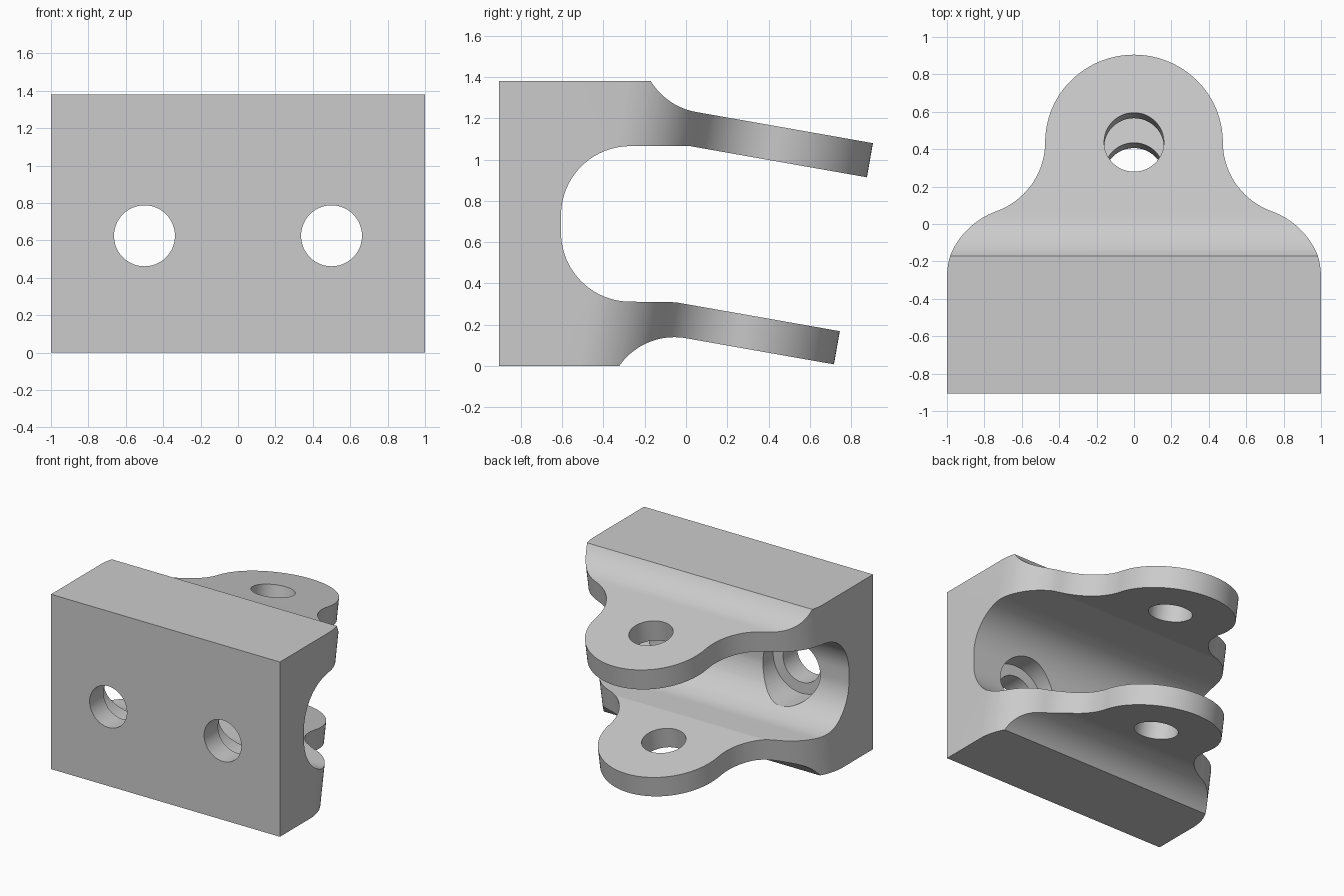
import bpy, bmesh
from math import sin, cos, acos, atan2, pi, radians, hypot, tan
from mathutils import Matrix, Vector

if "Cube" in bpy.data.objects:
    bpy.data.objects.remove(bpy.data.objects["Cube"])

TILT = radians(10)


def arc(cx, cy, r, a0, a1, n=20):
    return [(cx + r * cos(a0 + (a1 - a0) * i / n), cy + r * sin(a0 + (a1 - a0) * i / n))
            for i in range(n + 1)]


def prism(name, pts, depth, matrix):
    """Extrude a 2D outline along local z, centred, then place it with matrix."""
    bm = bmesh.new()
    f = bm.faces.new([bm.verts.new((x, y, -depth / 2)) for x, y in pts])
    top = bmesh.ops.extrude_face_region(bm, geom=[f])
    bmesh.ops.translate(bm, vec=(0, 0, depth),
                        verts=[v for v in top['geom'] if isinstance(v, bmesh.types.BMVert)])
    bmesh.ops.transform(bm, matrix=matrix, verts=bm.verts)
    bmesh.ops.recalc_face_normals(bm, faces=bm.faces)
    me = bpy.data.meshes.new(name)
    bm.to_mesh(me)
    bm.free()
    ob = bpy.data.objects.new(name, me)
    bpy.context.collection.objects.link(ob)
    return ob


def frame(x, y, z, origin):
    m = Matrix((x, y, z)).transposed().to_4x4()
    m.translation = Vector(origin)
    return m


def boolean(target, cutter, op):
    mod = target.modifiers.new(cutter.name, 'BOOLEAN')
    mod.operation, mod.object, mod.solver = op, cutter, 'EXACT'
    bpy.context.view_layer.objects.active = target
    bpy.ops.object.modifier_apply(modifier=mod.name)
    bpy.data.objects.remove(cutter)


# Side profile (y, z): block, C-shaped pocket and two drooping ears
t = tan(TILT)
far = 1.2
R = 0.325
b = (0 - R * sin(TILT), 0.135 - R * cos(TILT))
u = (0.05 + R * sin(TILT), 1.23 + R * cos(TILT))
b0 = pi - acos(0) - 0  # placeholder direction refined below
b0 = atan2(-b[1], -(R * R - b[1] ** 2) ** 0.5)
u_dz = 1.38 - u[1]
u0 = atan2(u_dz, -(R * R - u_dz ** 2) ** 0.5) + 2 * pi
side = [(-0.905, 0)]
side += arc(*b, R, b0, pi / 2 - TILT)
side += [(far, 0.135 - far * t), (far, 0.17 - (far - 0.74) * t), (-0.05, 0.309)]
side += arc(-0.27, 0.647, 0.335, 1.5 * pi, pi)
side += arc(-0.27, 0.73, 0.335, pi, pi / 2)
side += [(0.02, 1.065), (far, 1.065 - (far - 0.02) * t), (far, 1.23 - (far - 0.05) * t)]
side += arc(*u, R, 1.5 * pi - TILT, u0)
side += [(-0.905, 1.38)]
bracket = prism("clevis_bracket", side, 2.0, frame((0, 1, 0), (0, 0, 1), (1, 0, 0), (0, 0, 0)))

# Ear outline, swept square to the tilted ears (origin on the pin axis)
th = acos((0.475 + 0.4 - 0.6) / 0.8)
half = arc(0, 0, 0.475, pi / 2, 0, 32)
half += arc(0.875, 0, 0.4, pi, pi + th)[1:]
half += arc(0.6, -0.8 * sin(th), 0.4, th, 0)[1:]
half[-1] = (1.001, half[-1][1])
half += [(1.001, -2.5)]
outline = half + [(-x, y) for x, y in reversed(half[1:])]
pin_frame = frame((1, 0, 0), (0, cos(TILT), -sin(TILT)), (0, sin(TILT), cos(TILT)),
                  (0, 0.437, 1.16))
boolean(bracket, prism("ear_outline", outline, 6, pin_frame), 'INTERSECT')

# Pin hole through both ears
boolean(bracket, prism("pin_hole", arc(0, 0, 0.16, 0, 2 * pi, 48)[:-1], 4, pin_frame), 'DIFFERENCE')

# Two bolt holes, counterbored from inside the pocket
for x in (-0.5, 0.5):
    for name, r, y0, y1 in (("bolt_hole", 0.163, -1.1, -0.4), ("counterbore", 0.25, -0.73, -0.2)):
        m = frame((1, 0, 0), (0, 0, -1), (0, 1, 0), (x, (y0 + y1) / 2, 0.625))
        boolean(bracket, prism(name, arc(0, 0, r, 0, 2 * pi, 48)[:-1], y1 - y0, m), 'DIFFERENCE')

# Smooth curved walls, keep crisp edges
bpy.ops.object.select_all(action='DESELECT')
bracket.select_set(True)
bpy.context.view_layer.objects.active = bracket
bpy.ops.object.shade_smooth_by_angle(angle=radians(25))
